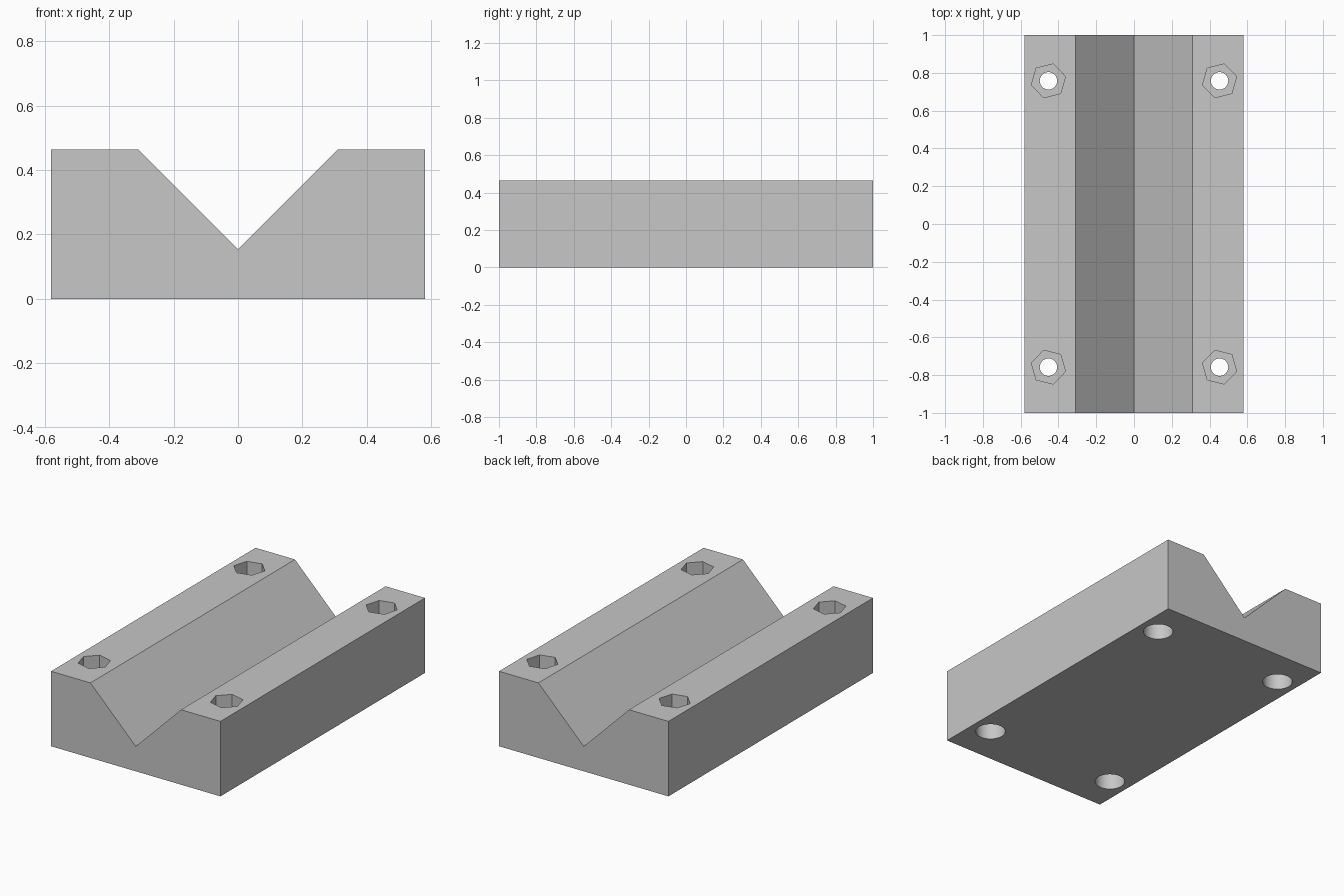
import bpy
import bmesh
import math

cube = bpy.data.objects.get("Cube")
if cube:
    bpy.data.objects.remove(cube, do_unlink=True)

HALF_W, HALF_L, HEIGHT = 0.58, 1.0, 0.464
GROOVE = 0.31                      # half width and depth of the 45 degree groove
HOLE_X, HOLE_Y = 0.453, 0.758
POCKET = 0.12                      # depth of nut and bolt head recesses

grey = bpy.data.materials.new("light_grey")
grey.use_nodes = True
colour = (0.57, 0.57, 0.57, 1)
grey.diffuse_color = colour
grey.node_tree.nodes["Principled BSDF"].inputs["Base Color"].default_value = colour

# Block with V groove: front profile extruded along y
profile = [(-HALF_W, 0), (HALF_W, 0), (HALF_W, HEIGHT), (GROOVE, HEIGHT),
           (0, HEIGHT - GROOVE), (-GROOVE, HEIGHT), (-HALF_W, HEIGHT)]
bm = bmesh.new()
face = bm.faces.new([bm.verts.new((x, -HALF_L, z)) for x, z in profile])
ext = bmesh.ops.extrude_face_region(bm, geom=[face])
bmesh.ops.translate(bm, vec=(0, 2 * HALF_L, 0),
                    verts=[v for v in ext["geom"] if isinstance(v, bmesh.types.BMVert)])
bmesh.ops.recalc_face_normals(bm, faces=bm.faces)
mesh = bpy.data.meshes.new("v_groove_block")
bm.to_mesh(mesh)
bm.free()
block = bpy.data.objects.new("v_groove_block", mesh)
bpy.context.collection.objects.link(block)
mesh.materials.append(grey)


def cut(name, x, y, z0, z1, radius, sides, turn=0):
    """Subtract an upright prism from the block."""
    bpy.ops.mesh.primitive_cylinder_add(
        vertices=sides, radius=radius, depth=z1 - z0,
        location=(x, y, (z0 + z1) / 2), rotation=(0, 0, turn))
    cutter = bpy.context.object
    cutter.name = name
    cutter.hide_render = True
    cutter.data.materials.append(grey)
    mod = block.modifiers.new(name, "BOOLEAN")
    mod.operation = "DIFFERENCE"
    mod.solver = "EXACT"
    mod.object = cutter
    bpy.context.view_layer.objects.active = block
    bpy.ops.object.modifier_apply(modifier=mod.name)
    bpy.data.objects.remove(cutter, do_unlink=True)


# Four bolt holes: hexagonal nut pocket above, shaft, round head recess below
for sx in (-1, 1):
    for sy in (-1, 1):
        x, y = sx * HOLE_X, sy * HOLE_Y
        # Primitive corners start on +y, so a quarter turn puts one on +x
        turn = math.pi / 2 + sy * math.radians(14)
        cut("nut_pocket", x, y, HEIGHT - POCKET, HEIGHT + 0.1, 0.093, 6, turn)
        cut("head_recess", x, y, -0.1, POCKET, 0.086, 48)
        cut("bolt_shaft", x, y, POCKET - 0.05, HEIGHT - POCKET + 0.05, 0.046, 48)

# Smooth the round walls, keep all corners sharp
bpy.ops.object.select_all(action="DESELECT")
block.select_set(True)
bpy.context.view_layer.objects.active = block
bpy.ops.object.shade_smooth_by_angle(angle=math.radians(30))
